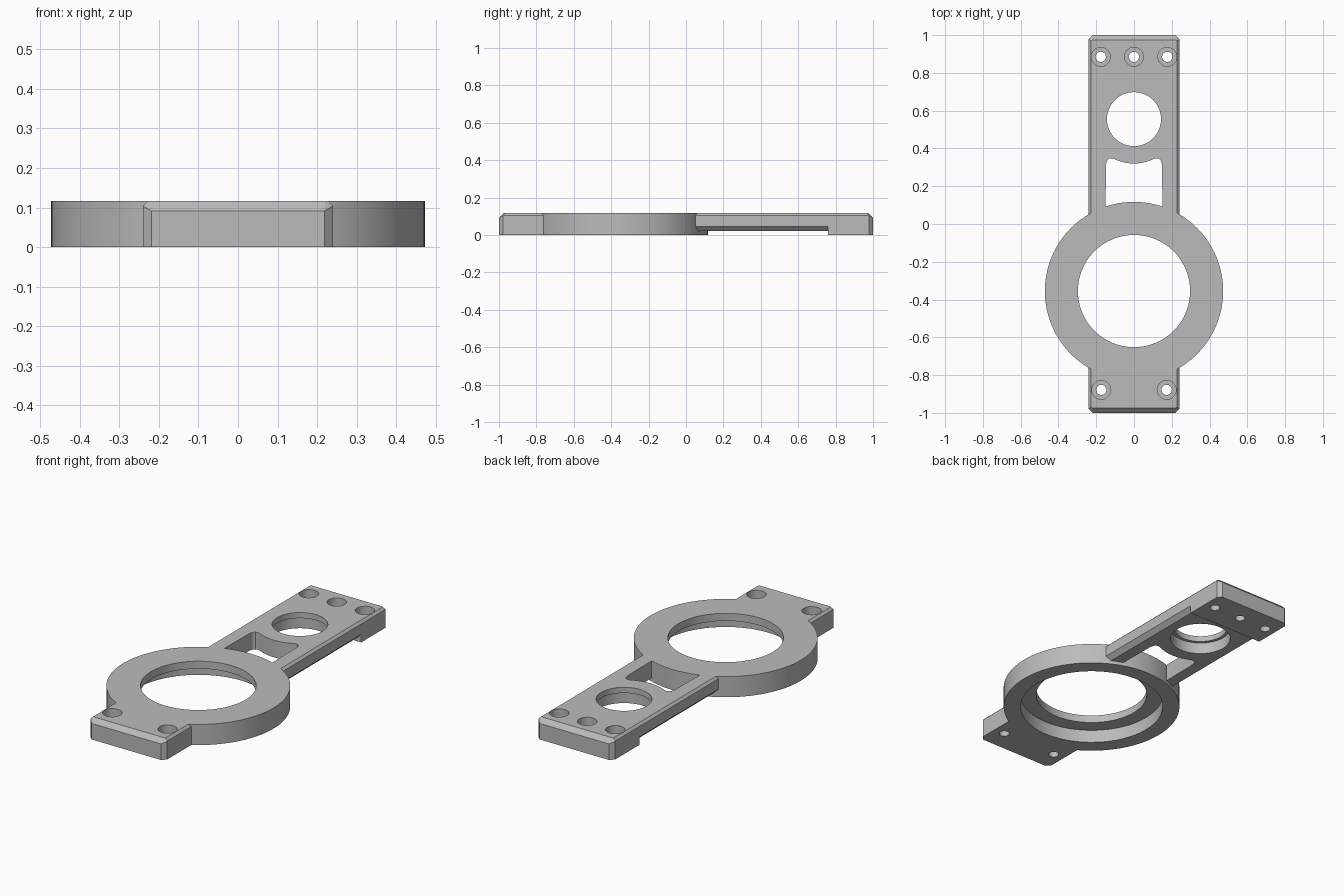
import bpy, bmesh
from math import cos, sin, pi, asin, radians
from mathutils import Vector

if "Cube" in bpy.data.objects:
    bpy.data.objects.remove(bpy.data.objects["Cube"])

H = 0.117          # plate thickness
W = 0.24           # half width of the bar
RING_Y = -0.355    # ring centre
HOLE_Y = 0.555     # arm hole centre

metal = bpy.data.materials.new("grey metal")
metal.use_nodes = True
GREY = (0.5, 0.5, 0.5, 1)
metal.diffuse_color = GREY
metal.node_tree.nodes["Principled BSDF"].inputs["Base Color"].default_value = GREY


def loft(name, loops):
    """Solid skinned through closed loops of equal length."""
    bm = bmesh.new()
    rows = [[bm.verts.new(p) for p in loop] for loop in loops]
    n = len(rows[0])
    for a, b in zip(rows, rows[1:]):
        for i in range(n):
            j = (i + 1) % n
            bm.faces.new((a[i], a[j], b[j], b[i]))
    bm.faces.new(rows[0][::-1])
    bm.faces.new(rows[-1])
    bmesh.ops.recalc_face_normals(bm, faces=bm.faces)
    mesh = bpy.data.meshes.new(name)
    bm.to_mesh(mesh)
    bm.free()
    mesh.materials.append(metal)
    ob = bpy.data.objects.new(name, mesh)
    bpy.context.collection.objects.link(ob)
    return ob


def disc(name, x, y, r, z0, z1, n=96):
    ring = [(x + r * cos(2 * pi * i / n), y + r * sin(2 * pi * i / n)) for i in range(n)]
    return loft(name, [[(px, py, z) for px, py in ring] for z in (z0, z1)])


def bar(name, y0, y1):
    """Block with clipped corners and a bevelled top rim."""
    mid, half = (y0 + y1) / 2, (y1 - y0) / 2

    def outline(w, l, cut, z_end, z_side):
        pts = []
        for sx, sy in ((1, 1), (-1, 1), (-1, -1), (1, -1)):
            pair = [(sx * w, mid + sy * (l - cut), z_side),
                    (sx * (w - cut), mid + sy * l, z_end)]
            pts += pair if sx * sy > 0 else pair[::-1]
        return pts

    return loft(name, [outline(W, half, 0.022, 0, 0),
                       outline(W, half, 0.022, 0.091, 0.104),
                       outline(W - 0.013, half - 0.025, 0.006, H, H)])


def combine(target, other, op):
    mod = target.modifiers.new("join", "BOOLEAN")
    mod.operation, mod.solver, mod.object = op, "EXACT", other
    bpy.context.view_layer.objects.active = target
    bpy.ops.object.modifier_apply(modifier=mod.name)
    bpy.data.objects.remove(other)


def cut(target, other):
    combine(target, other, "DIFFERENCE")


# Long arm, relieved underneath with bevelled lower edges
plate = bar("mounting_plate", -0.1, 1.0)
relief = [(-0.265, -0.1), (0.265, -0.1), (0.265, 0.07),
          (0.215, 0.02), (-0.215, 0.02), (-0.265, 0.07)]
cut(plate, loft("relief_cutter", [[(x, y, z) for x, z in relief] for y in (-0.2, 0.76)]))

# Window with rounded ears, curved around the arm hole
ear = [(0.152, -0.02), (0.148, 0.315), (0.143, 0.335), (0.132, 0.346), (0.117, 0.348)]
R = 0.235
sweep = asin(0.1 / R)
arc = [(R * sin(a), HOLE_Y - R * cos(a)) for a in (sweep * (1 - i / 8) for i in range(17))]
window = ear + arc + [(-x, y) for x, y in reversed(ear)]
cut(plate, loft("window_cutter", [[(x, y, z) for x, y in window] for z in (-0.1, 0.3)]))

# Front tab and ring
combine(plate, bar("front_tab", -1.0, -0.6), "UNION")
combine(plate, disc("ring", 0, RING_Y, 0.472, 0, H, 128), "UNION")

# Stepped bores: (x, y, narrow radius, wide radius, step height, wide side is below)
bores = [(0, RING_Y, 0.297, 0.382, 0.074, True),
         (0, HOLE_Y, 0.143, 0.16, 0.085, True)]
bores += [(x, 0.885, 0.027, 0.05, 0.045, False) for x in (-0.176, 0, 0.176)]
bores += [(x, -0.878, 0.027, 0.05, 0.045, False) for x in (-0.173, 0.173)]
for x, y, narrow, wide, step, below in bores:
    n = 96 if wide > 0.1 else 40
    cut(plate, disc("through_cutter", x, y, narrow, -0.1, 0.3, n))
    z0, z1 = (-0.1, step) if below else (step, 0.3)
    cut(plate, disc("step_cutter", x, y, wide, z0, z1, n))

# Smooth round walls, crisp edges
bpy.ops.object.select_all(action="DESELECT")
plate.select_set(True)
bpy.context.view_layer.objects.active = plate
bpy.ops.object.shade_smooth_by_angle(angle=radians(20))
